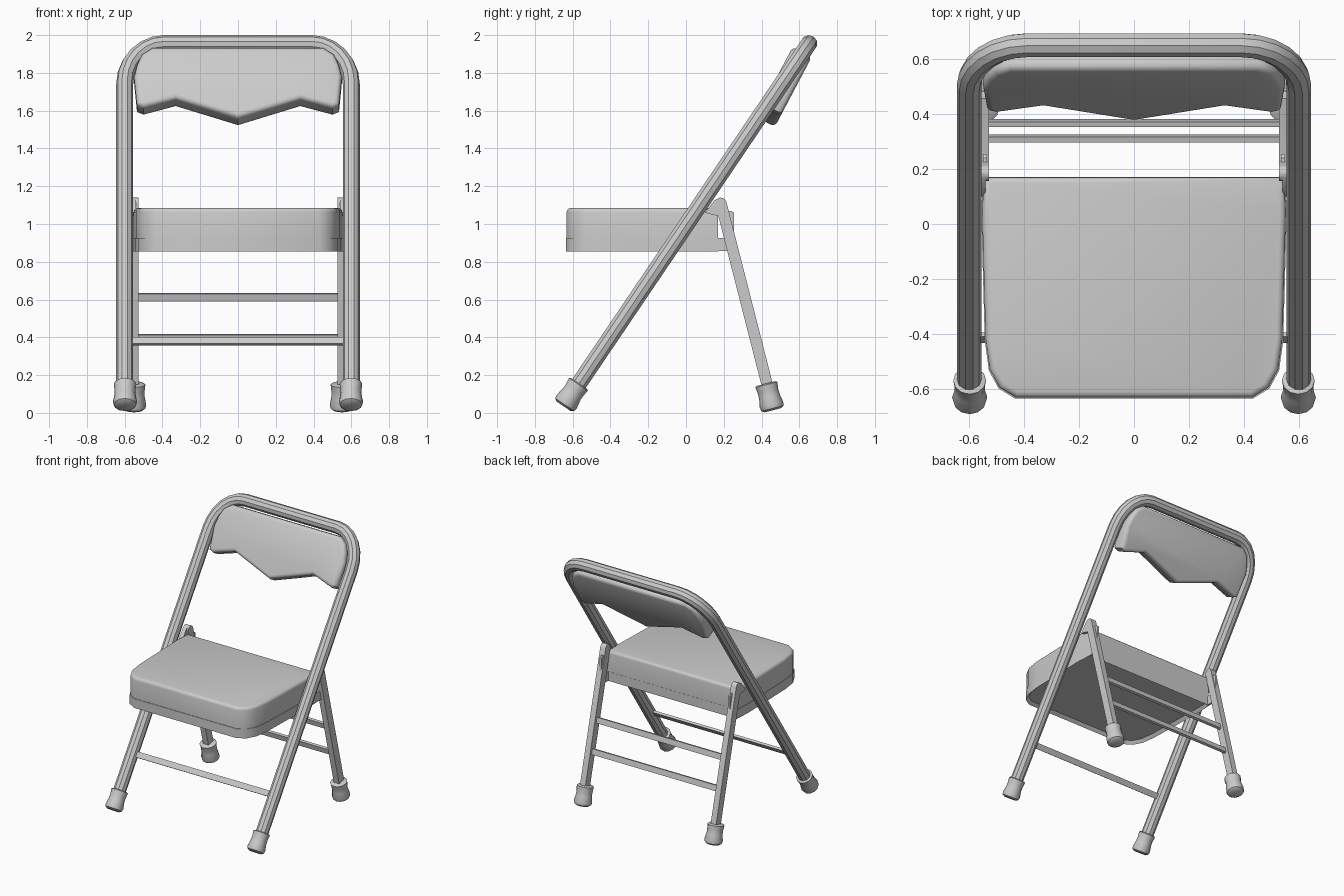
import bpy
import bmesh
import math
from mathutils import Vector

cube = bpy.data.objects.get("Cube")
if cube:
    bpy.data.objects.remove(cube)

grey = bpy.data.materials.new("light_grey")
grey.use_nodes = True
grey.diffuse_color = (0.6, 0.6, 0.6, 1)
grey.node_tree.nodes["Principled BSDF"].inputs["Base Color"].default_value = (0.6, 0.6, 0.6, 1)


def finish(obj):
    """Give the part its colour and smooth shading with sharp edges."""
    obj.data.materials.append(grey)
    bpy.ops.object.select_all(action='DESELECT')
    obj.select_set(True)
    bpy.context.view_layer.objects.active = obj
    bpy.ops.object.shade_smooth_by_angle(angle=math.radians(35))
    return obj


def add_mesh(name, bm):
    bmesh.ops.recalc_face_normals(bm, faces=bm.faces)
    mesh = bpy.data.meshes.new(name)
    bm.to_mesh(mesh)
    bm.free()
    obj = bpy.data.objects.new(name, mesh)
    bpy.context.collection.objects.link(obj)
    return finish(obj)


def prism(name, points, depth, round_start=0, round_end=0, recess=0):
    """Extrude an outline along a vector, round its rims, recess its first face."""
    bm = bmesh.new()
    depth = Vector(depth)
    start = bm.faces.new([bm.verts.new(p) for p in points])
    end = bm.faces.new([bm.verts.new(Vector(p) + depth) for p in points])
    n = len(points)
    for i in range(n):
        j = (i + 1) % n
        bm.faces.new((start.verts[i], start.verts[j], end.verts[j], end.verts[i]))
    bmesh.ops.recalc_face_normals(bm, faces=bm.faces)
    if recess:
        bmesh.ops.inset_region(bm, faces=[start], thickness=recess)
        bmesh.ops.translate(bm, verts=start.verts, vec=depth.normalized() * recess)
    for face, width in ((start, round_start), (end, round_end)):
        if width:
            bmesh.ops.bevel(bm, geom=list(face.edges), offset=width, segments=3,
                            profile=0.5, affect='EDGES')
    return add_mesh(name, bm)


def lathe(name, profile, base, axis, sides=12):
    """Spin (radius, height) pairs around an axis, closing both ends."""
    bm = bmesh.new()
    turn = Vector((0, 0, 1)).rotation_difference(Vector(axis))
    rings = []
    for r, h in profile:
        angles = [math.tau * i / sides for i in range(sides)]
        rings.append([bm.verts.new(Vector(base) + turn @ Vector((r * math.cos(a), r * math.sin(a), h)))
                      for a in angles])
    for low, high in zip(rings, rings[1:]):
        for i in range(sides):
            j = (i + 1) % sides
            bm.faces.new((low[i], low[j], high[j], high[i]))
    bm.faces.new(rings[0])
    bm.faces.new(rings[-1])
    return add_mesh(name, bm)


def mirrored(half):
    """Complete a half outline across x."""
    return half + [(-x, v) for x, v in reversed(half) if x > 0]


# Bent tube frame, lying in a plane that leans back
FOOT_POINT = Vector((0, -0.577, 0.14))
LEAN = Vector((0, 0.56, 0.828)).normalized()
LENGTH = (1.955 - FOOT_POINT.z) / LEAN.z
half = [(0.6, -0.06)]
for i in range(7):
    a = math.pi / 2 * i / 6
    half.append((0.39 + 0.21 * math.cos(a), LENGTH - 0.26 + 0.26 * math.sin(a)))
path = [FOOT_POINT + LEAN * s + Vector((x, 0, 0)) for x, s in mirrored(half)]
curve = bpy.data.curves.new("tube_frame", 'CURVE')
curve.dimensions = '3D'
curve.bevel_depth = 0.045
curve.bevel_resolution = 3
curve.use_fill_caps = True
spline = curve.splines.new('POLY')
spline.points.add(len(path) - 1)
for point, co in zip(spline.points, path):
    point.co = (*co, 1)
frame = bpy.data.objects.new("tube_frame", curve)
bpy.context.collection.objects.link(frame)
bpy.ops.object.select_all(action='DESELECT')
frame.select_set(True)
bpy.context.view_layer.objects.active = frame
bpy.ops.object.convert(target='MESH')
finish(bpy.context.view_layer.objects.active)

# Seat pan and cushion
seat = mirrored([(0.545, 0.17), (0.553, 0.05), (0.54, -0.42), (0.525, -0.53),
                 (0.49, -0.595), (0.43, -0.632)])
prism("seat_pan", [(x * 1.006, y * 1.006, 0.855) for x, y in seat], (0, 0, 0.07), recess=0.022)
prism("seat_cushion", [(x, y, 0.925) for x, y in seat], (0, 0, 0.16), round_end=0.022)

# Backrest with a wavy lower edge, a little steeper than the frame
UP = Vector((0, 0.466, 0.885)).normalized()
BACKWARD = Vector((0, UP.z, -UP.y))
rest = mirrored([(0, -0.01), (0.33, 0.104), (0.5, 0.053), (0.535, 0.068), (0.55, 0.24),
                 (0.535, 0.31), (0.51, 0.37), (0.455, 0.41)])
origin = Vector((0, 0.425, 1.55)) - BACKWARD * 0.057
prism("backrest", [origin + UP * v + Vector((x, 0, 0)) for x, v in rest],
      BACKWARD * 0.114, round_start=0.025, round_end=0.025)

# Rear legs, hinges and rubber feet
foot = [(0.045, 0), (0.06, 0.01), (0.064, 0.03), (0.056, 0.075), (0.055, 0.1), (0.06, 0.14), (0.05, 0.146)]
LEG_LEAN = Vector((0, -0.255, 1)).normalized()
ACROSS = Vector((0, LEG_LEAN.z, -LEG_LEAN.y))
LEG_BASE = Vector((0, 0.455, 0.05))
leg_length = 1.06 / LEG_LEAN.z
leg = [LEG_BASE - ACROSS * 0.03, LEG_BASE + ACROSS * 0.03]
for i in range(7):
    a = math.pi * i / 6
    leg.append(LEG_BASE + LEG_LEAN * (leg_length + 0.03 * math.sin(a)) + ACROSS * 0.03 * math.cos(a))
bracket = [(0.165, 0.856), (0.254, 0.856), (0.254, 1.06), (0.24, 1.07), (0.22, 1.07), (0.2, 0.925), (0.165, 0.925)]
hinge = [(0.1, 1.06), (0.15, 1.125), (0.18, 1.14), (0.215, 1.1), (0.18, 1.04)]

for side, s in (("left", 1), ("right", -1)):
    prism(side + "_rear_leg", [p + Vector((0.528 * s, 0, 0)) for p in leg], (0.045 * s, 0, 0))
    prism(side + "_seat_bracket", [(0.535 * s, y, z) for y, z in bracket], (0.015 * s, 0, 0))
    prism(side + "_hinge_plate", [(0.54 * s, y, z) for y, z in hinge], (0.03 * s, 0, 0))
    base = FOOT_POINT - LEAN * (0.105 / LEAN.z)
    lathe(side + "_front_foot", foot, base + Vector((0.598 * s, 0, 0)), LEAN)
    lathe(side + "_rear_foot", foot, (0.55 * s, 0.46, 0.014), LEG_LEAN)


def cross_bar(name, centre, along, width, thickness, reach):
    """Flat bar across the chair; its width runs along the given direction."""
    along = along * width / 2
    out = Vector((0, along.z, -along.y)).normalized() * thickness / 2
    corners = [centre + along + out, centre + along - out, centre - along - out, centre - along + out]
    prism(name, [c - Vector((reach, 0, 0)) for c in corners], (2 * reach, 0, 0))


# Cross bars between the legs
for name, z in (("upper_rear_bar", 0.612), ("lower_rear_bar", 0.394)):
    centre = LEG_BASE + LEG_LEAN * ((z - LEG_BASE.z) / LEG_LEAN.z)
    cross_bar(name, centre, LEG_LEAN, 0.042, 0.02, 0.53)
cross_bar("front_bar", FOOT_POINT + LEAN * (0.24 / LEAN.z), LEAN, 0.042, 0.018, 0.57)
